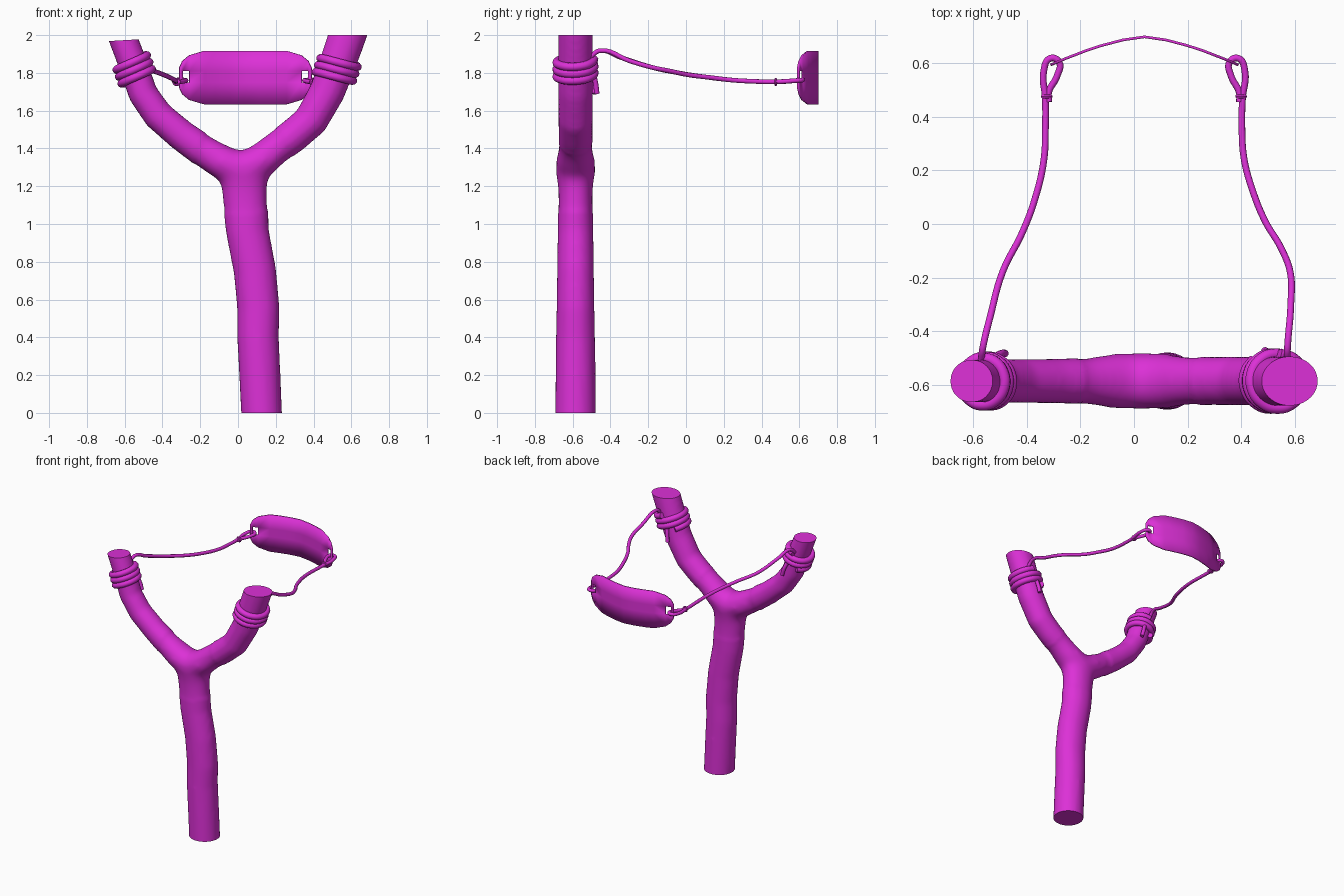
import bpy, bmesh, math
from mathutils import Vector

if "Cube" in bpy.data.objects:
    bpy.data.objects.remove(bpy.data.objects["Cube"])

MAT = bpy.data.materials.new("magenta")
MAT.diffuse_color = (0.72, 0.03, 0.68, 1)
MAT.use_nodes = True
MAT.node_tree.nodes["Principled BSDF"].inputs["Base Color"].default_value = MAT.diffuse_color
YC = -0.585  # depth of the wooden frame


def finish(ob, angle=40):
    bpy.ops.object.select_all(action='DESELECT')
    ob.select_set(True)
    bpy.context.view_layer.objects.active = ob
    if ob.type == 'CURVE':
        bpy.ops.object.convert(target='MESH')
        ob = bpy.context.view_layer.objects.active
    ob.data.materials.clear()
    ob.data.materials.append(MAT)
    bpy.ops.object.shade_smooth_by_angle(angle=math.radians(angle))


def link(name, data):
    ob = bpy.data.objects.new(name, data)
    bpy.context.collection.objects.link(ob)
    return ob


def limb(bm, path, n=24):
    """Closed tube in the xz plane; path items are (x, z, in-plane radius, y radius)."""
    rings = []
    for i, (x, z, r, ry) in enumerate(path):
        a, b = path[max(i - 1, 0)], path[min(i + 1, len(path) - 1)]
        t = Vector((b[0] - a[0], 0, b[1] - a[1])).normalized()
        side = Vector((t.z, 0, -t.x))
        c = Vector((x, YC, z))
        rings.append([bm.verts.new(c + side * r * math.cos(k * math.tau / n)
                                   + Vector((0, ry * math.sin(k * math.tau / n), 0)))
                      for k in range(n)])
    for p, q in zip(rings, rings[1:]):
        for k in range(n):
            bm.faces.new((p[k], p[(k + 1) % n], q[(k + 1) % n], q[k]))
    bm.faces.new(rings[0][::-1])
    bm.faces.new(rings[-1])


def cord(name, pts, radius):
    cu = bpy.data.curves.new(name, 'CURVE')
    cu.dimensions = '3D'
    cu.bevel_depth = radius
    cu.bevel_resolution = 3
    cu.resolution_u = 6
    cu.use_fill_caps = True
    s = cu.splines.new('BEZIER')
    s.bezier_points.add(len(pts) - 1)
    for bp, p in zip(s.bezier_points, pts):
        bp.co = p
        bp.handle_left_type = bp.handle_right_type = 'AUTO'
    finish(link(name, cu))


# Forked wooden frame: three limbs blended into one skin
bm = bmesh.new()
limb(bm, [(0.13, -0.1, .109, .108), (0.125, 0, .109, .108), (0.106, .4, .111, .104),
          (0.108, .55, .113, .101), (0.09, .75, .113, .098), (0.05, .96, .114, .095),
          (0.035, 1.17, .124, .092), (0.03, 1.3, .13, .108)])
limb(bm, [(0.06, 1.27, .09, .108), (-.09, 1.33, .095, .106), (-.18, 1.385, .088, .088),
          (-.30, 1.47, .083, .084), (-.423, 1.575, .081, .083), (-.503, 1.69, .079, .083),
          (-.55, 1.83, .078, .082), (-.605, 1.973, .077, .081), (-.65, 2.09, .077, .081)])
limb(bm, [(0.0, 1.275, .09, .108), (.13, 1.34, .095, .106), (.2, 1.4, .09, .092),
          (.296, 1.47, .09, .09), (.386, 1.548, .092, .091), (.472, 1.7, .095, .092),
          (.521, 1.83, .098, .093), (.58, 2.0, .101, .093), (.62, 2.12, .101, .093)])
bmesh.ops.recalc_face_normals(bm, faces=bm.faces)
me = bpy.data.meshes.new("frame")
bm.to_mesh(me)
bm.free()
frame = link("frame", me)
mod = frame.modifiers.new("blend", 'REMESH')
mod.mode = 'VOXEL'
mod.voxel_size = 0.016
bpy.context.view_layer.update()
bm = bmesh.new()
bm.from_object(frame, bpy.context.evaluated_depsgraph_get())
frame.modifiers.clear()
for i in range(24):
    near = [v for v in bm.verts
            if i < 4 or (v.co - Vector((0.03, YC, 1.31))).length < 0.27]
    bmesh.ops.smooth_vert(bm, verts=near, factor=0.5,
                          use_axis_x=True, use_axis_y=True, use_axis_z=True)

# Flat sawn ends
for co, no in (((0, 0, 0), (0, 0, -1)), ((-.605, YC, 1.973), (-.06, 0, 1)), ((.58, YC, 2), (0, 0, 1))):
    co = Vector(co)
    def keep(v):
        return abs(v.co.z - co.z) < 0.4 and (co.x == 0 or v.co.x * co.x > 0)
    fs = [f for f in bm.faces if all(keep(v) for v in f.verts)]
    geom = list({v for f in fs for v in f.verts}) + list({e for f in fs for e in f.edges}) + fs
    bmesh.ops.bisect_plane(bm, geom=geom, plane_co=co, plane_no=Vector(no), clear_outer=True)
    bmesh.ops.edgeloop_fill(bm, edges=[e for e in bm.edges if e.is_boundary])
bmesh.ops.recalc_face_normals(bm, faces=bm.faces)
bm.to_mesh(frame.data)
bm.free()
finish(frame)


# Cord wrapped around each fork tip
def wrap(name, centre, axis, r, turns=2.9, pitch=0.043):
    axis = Vector(axis).normalized()
    side = Vector((axis.z, 0, -axis.x))
    pts = []
    n = int(turns * 10)
    for i in range(n + 1):
        a = math.pi / 2 + (i - n) * math.tau / 10
        h = (i / n - 0.5) * turns * pitch * 0.9
        pts.append(Vector(centre) + axis * h + (side * math.cos(a) + Vector((0, math.sin(a), 0))) * r)
    cord(name, pts, 0.022)


wrap("wrap_left", (-.55, YC, 1.82), (-.333, 0, .943), .088)
wrap("wrap_right", (.523, YC, 1.82), (.317, 0, .948), .100)

# Loose cord tails under the wraps
cord("tail_left", [(-.515, -.495, 1.79), (-.495, -.483, 1.74), (-.48, -.482, 1.69)], .014)
cord("tail_right", [(.505, -.488, 1.79), (.495, -.478, 1.74), (.488, -.472, 1.69)], .014)

# Long cords from the fork to the pouch, looped through its slots
heights = [(-.52, 1.875), (-.455, 1.918), (-.38, 1.895), (-.243, 1.842), (.02, 1.788),
           (.286, 1.757), (.5, 1.752), (.7, 1.77)]


def height(y):
    for (a, za), (b, zb) in zip(heights, heights[1:]):
        if y <= b:
            return za + (zb - za) * (y - a) / (b - a)


runs = {
    "left": [(-.57, -.51), (-.562, -.455), (-.536, -.347), (-.488, -.175), (-.417, -.034),
             (-.369, .093), (-.335, .243), (-.33, .355), (-.33, .466), (-.336, .57),
             (-.312, .617), (-.279, .603), (-.287, .55), (-.318, .49), (-.317, .455)],
    "right": [(.57, -.51), (.572, -.455), (.584, -.3), (.582, -.18), (.548, -.09), (.488, .011),
              (.44, .13), (.41, .243), (.402, .355), (.404, .466), (.413, .57),
              (.389, .617), (.356, .603), (.362, .55), (.392, .49), (.393, .455)]}
for side, run in runs.items():
    cord("cord_" + side, [(x, y, height(y)) for x, y in run], .0125)

# Small binding rings that close the loops
for side, x in (("left", -.325), ("right", .399)):
    bpy.ops.mesh.primitive_torus_add(location=(x, .475, 1.752), rotation=(math.pi / 2, 0, 0),
                                     major_radius=.015, minor_radius=.007,
                                     major_segments=16, minor_segments=8)
    ring = bpy.context.object
    ring.name = "binding_" + side
    finish(ring)

# Curved pouch with clipped corners and two slots
half = [(0, .142), (.08, .142), (.16, .142), (.22, .141), (.297, .118), (.333, .088), (.35, .052)]
cols = [(-u, h) for u, h in half[:0:-1]] + half
bm = bmesh.new()
grid = [[bm.verts.new((.039 + u, .697 - .507 * abs(u) ** 1.5, 1.775 + z))
         for z in (-h, -.025, .035, h)] for u, h in cols]
for i in range(len(grid) - 1):
    for j in range(3):
        if not (j == 1 and i in (1, len(grid) - 3)):
            a, b = grid[i], grid[i + 1]
            bm.faces.new((a[j], b[j], b[j + 1], a[j + 1]))
me = bpy.data.meshes.new("pouch")
bm.to_mesh(me)
bm.free()
pouch = link("pouch", me)
sol = pouch.modifiers.new("thickness", 'SOLIDIFY')
sol.thickness = 0.01
sol.offset = 0
finish(pouch, 30)
